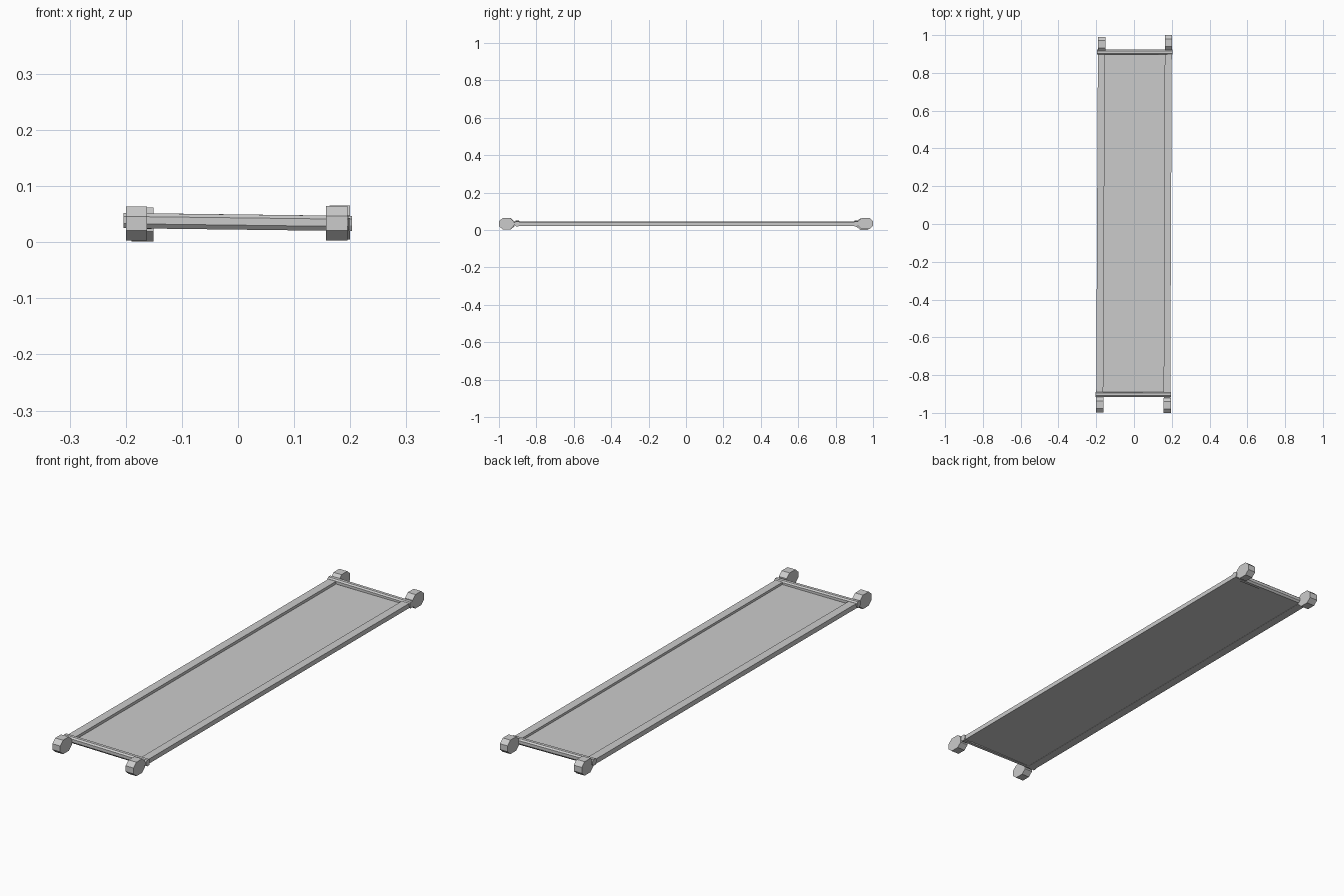
import bpy

if "Cube" in bpy.data.objects:
    bpy.data.objects.remove(bpy.data.objects["Cube"])

def prism(name, sections):
    """Loft a solid through matching closed sections (lists of 3D points)."""
    n = len(sections[0])
    verts = [p for s in sections for p in s]
    faces = [list(range(n)), list(range(n * (len(sections) - 1), n * len(sections)))[::-1]]
    for k in range(len(sections) - 1):
        for i in range(n):
            j = (i + 1) % n
            faces.append([k * n + i, (k + 1) * n + i, (k + 1) * n + j, k * n + j])
    me = bpy.data.meshes.new(name)
    me.from_pydata(verts, [], faces)
    ob = bpy.data.objects.new(name, me)
    bpy.context.collection.objects.link(ob)
    bpy.ops.object.select_all(action='DESELECT')
    ob.select_set(True)
    bpy.context.view_layer.objects.active = ob
    bpy.ops.object.mode_set(mode='EDIT')
    bpy.ops.mesh.select_all(action='SELECT')
    bpy.ops.mesh.normals_make_consistent(inside=False)
    bpy.ops.object.mode_set(mode='OBJECT')
    return ob

def beam(name, front, back, z0, z1, y=0.905):
    """Long plank; front and back give its x range at each end."""
    return prism(name, [[(a, yy, z0), (b, yy, z0), (b, yy, z1), (a, yy, z1)]
                        for yy, (a, b) in ((-y, front), (y, back))])

# Sunken deck and its two raised side rails, slightly skewed
beam("deck", (-0.18, 0.175), (-0.17, 0.185), 0.025, 0.033)
beam("left_rail", (-0.20, -0.163), (-0.191, -0.154), 0.024, 0.045)
beam("right_rail", (0.157, 0.192), (0.163, 0.20), 0.023, 0.043)

# Bevelled cross bars at both ends, tilting down to the right
BAR = [(-0.013, 0.033), (-0.006, 0.025), (0.008, 0.025),
       (0.013, 0.035), (0.013, 0.046), (0.007, 0.052), (-0.006, 0.052), (-0.013, 0.046)]
for name, y, side, xa, xb in (("front_bar", -0.903, 1, -0.204, 0.197),
                              ("back_bar", 0.910, -1, -0.195, 0.203)):
    prism(name, [[(x, y + side * u, z - drop) for u, z in BAR]
                 for x, drop in ((xa, 0.0), (xb, 0.005))])

# Flattened octagonal wheels with their axis along x
OCT = [(-1, -0.42), (-0.5, -1), (0.5, -1), (1, -0.42),
       (1, 0.42), (0.5, 1), (-0.5, 1), (-1, 0.42)]
WHEELS = (("front_left_wheel", -0.200, -0.162, -0.957, 0.0335),
          ("front_right_wheel", 0.157, 0.195, -0.960, 0.0340),
          ("back_left_wheel", -0.190, -0.151, 0.951, 0.0315),
          ("back_right_wheel", 0.163, 0.200, 0.960, 0.0350))
for name, xa, xb, yc, zc in WHEELS:
    prism(name, [[(x, yc + 0.04 * u, zc + 0.0305 * v) for u, v in OCT] for x in (xa, xb)])
    # Short stub joining the wheel to the cross bar
    s = 1 if yc > 0 else -1
    inner, outer = s * 0.90, s * 0.935
    prism(name.replace("wheel", "stub"),
          [[(xa + 0.002, y, 0.028), (xb - 0.002, y, 0.028),
            (xb - 0.002, y, 0.041), (xa + 0.002, y, 0.041)] for y in (inner, outer)])
